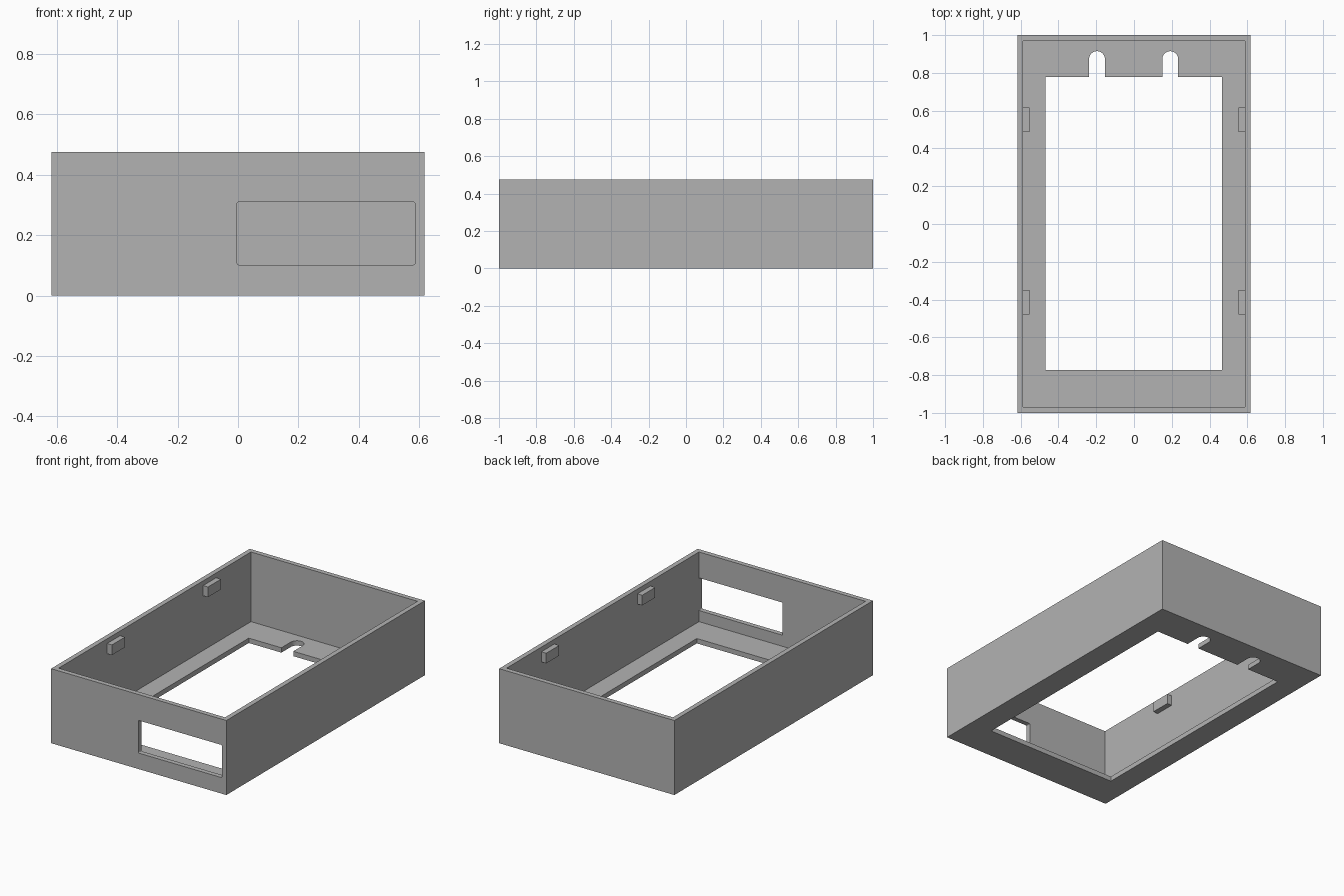
import bpy, bmesh
from math import pi, sin, cos
from mathutils import Matrix, Vector

cube = bpy.data.objects.get("Cube")
if cube:
    bpy.data.objects.remove(cube, do_unlink=True)

# Overall sizes
HALF_X, HALF_Y, HEIGHT, WALL = 0.618, 1.0, 0.475, 0.031
IN_X, IN_Y = HALF_X - WALL, HALF_Y - WALL

grey = bpy.data.materials.new("plain grey")
grey.use_nodes = True
colour = (0.45, 0.45, 0.45, 1)
grey.diffuse_color = colour
grey.node_tree.nodes["Principled BSDF"].inputs["Base Color"].default_value = colour


def finish(name, bm):
    bmesh.ops.recalc_face_normals(bm, faces=bm.faces)
    mesh = bpy.data.meshes.new(name)
    bm.to_mesh(mesh)
    bm.free()
    mesh.materials.append(grey)
    obj = bpy.data.objects.new(name, mesh)
    bpy.context.collection.objects.link(obj)
    return obj


def box(name, low, high):
    low, high = Vector(low), Vector(high)
    bm = bmesh.new()
    bmesh.ops.create_cube(bm, size=1, matrix=Matrix.Translation((low + high) / 2)
                          @ Matrix.Diagonal((*(high - low), 1)))
    return finish(name, bm)


def prism(name, points, depth):
    """Extrude a closed outline of 3D points along a vector."""
    bm = bmesh.new()
    face = bm.faces.new([bm.verts.new(p) for p in points])
    moved = bmesh.ops.extrude_face_region(bm, geom=[face])["geom"]
    bmesh.ops.translate(bm, vec=depth,
                        verts=[v for v in moved if isinstance(v, bmesh.types.BMVert)])
    return finish(name, bm)


def arc(cx, cy, radius, start, end, steps):
    angles = [start + (end - start) * i / steps for i in range(steps + 1)]
    return [(cx + radius * cos(a), cy + radius * sin(a)) for a in angles]


# Open tray body
body = box("case_body", (-HALF_X, -HALF_Y, 0), (HALF_X, HALF_Y, HEIGHT))
cutters = [box("cavity_cutter", (-IN_X, -IN_Y, WALL), (IN_X, IN_Y, HEIGHT + 0.1))]

# Floor opening with two round-ended notches at the back
outline = [(-0.468, 0.777), (-0.468, -0.773), (0.465, -0.773), (0.465, 0.777)]
for cx in (0.192, -0.196):
    r = 0.042
    outline += [(cx + r, 0.777)] + arc(cx, 0.915 - r, r, 0, pi, 16) + [(cx - r, 0.777)]
cutters.append(prism("floor_opening_cutter", [(x, y, -0.1) for x, y in outline],
                     (0, 0, 0.1 + WALL + 0.05)))

# Front window with slightly eased corners
r, left, right, low, high = 0.006, -0.003, 0.586, 0.102, 0.31
window = []
for i, (cx, cz) in enumerate([(right - r, high - r), (left + r, high - r),
                              (left + r, low + r), (right - r, low + r)]):
    window += arc(cx, cz, r, i * pi / 2, (i + 1) * pi / 2, 4)
cutters.append(prism("front_window_cutter", [(x, -HALF_Y - 0.1, z) for x, z in window],
                     (0, 0.1 + WALL + 0.05, 0)))

for cutter in cutters:
    cutter.hide_render = True
    mod = body.modifiers.new(cutter.name, "BOOLEAN")
    mod.operation, mod.solver, mod.object = "DIFFERENCE", "EXACT", cutter

# Bake the cuts, then drop the cutters
evaluated = body.evaluated_get(bpy.context.evaluated_depsgraph_get())
cut_mesh = bpy.data.meshes.new_from_object(evaluated)
body.modifiers.clear()
body.data = cut_mesh
for cutter in cutters:
    bpy.data.objects.remove(cutter, do_unlink=True)

# Four retaining tabs high on the inner side walls
TAB = 0.034
for side, x in (("left", IN_X - TAB), ("right", -IN_X)):
    for end, y in (("front", -0.48), ("back", 0.487)):
        box(f"{end}_{side}_tab", (x, y, 0.38), (x + TAB, y + 0.131, 0.445))
